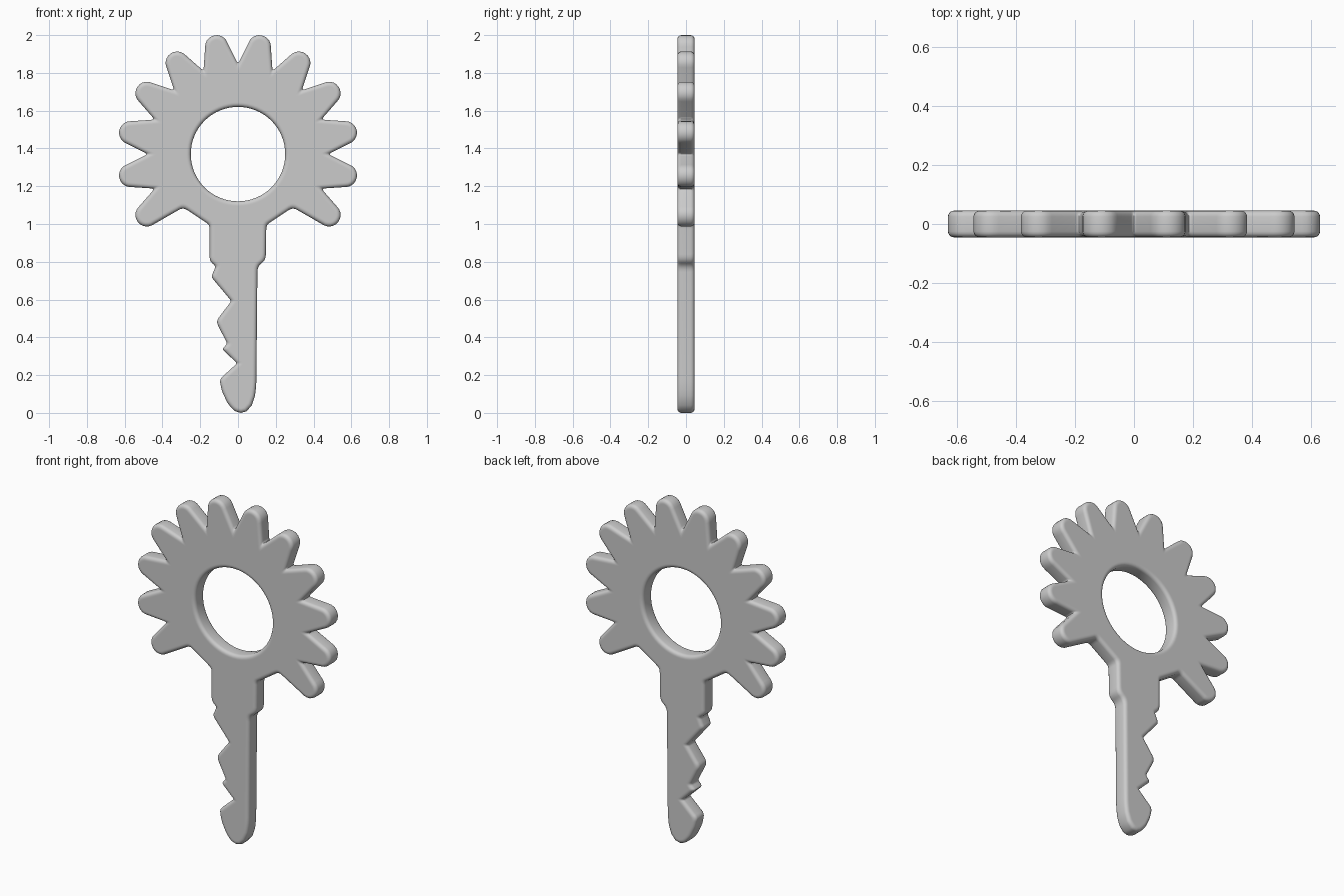
import bpy, bmesh, math
from mathutils import Vector

if "Cube" in bpy.data.objects:
    bpy.data.objects.remove(bpy.data.objects["Cube"])

CZ = 1.37            # centre height of the gear-shaped bow
HALF = 0.045         # half thickness
STEP = math.radians(22.5)


def polar(r, a):
    return (r * math.cos(a), CZ + r * math.sin(a))


def inset(pts, d):
    """Mitred inward offset of (x, z, fillet) points, counter-clockwise."""
    out = []
    n = len(pts)
    for i in range(n):
        a, b, c = (Vector(pts[j % n][:2]) for j in (i - 1, i, i + 1))
        e1, e2 = (b - a).normalized(), (c - b).normalized()
        n1, n2 = Vector((-e1.y, e1.x)), Vector((-e2.y, e2.x))
        m = (n1 + n2).normalized()
        p = b + m * d / max(m.dot(n1), 0.5)
        out.append((p.x, p.y, pts[i][2]))
    return out


def fillet(pts):
    """Round every corner that has a fillet length."""
    out = []
    n = len(pts)
    for i in range(n):
        a, b, c = (Vector(pts[j % n][:2]) for j in (i - 1, i, i + 1))
        r = pts[i][2]
        if r == 0:
            out.append(b)
            continue
        p = b + (a - b).normalized() * min(r, 0.42 * (a - b).length)
        q = b + (c - b).normalized() * min(r, 0.42 * (c - b).length)
        for k in range(5):
            t = k / 4
            out.append(p * (1 - t) ** 2 + b * 2 * t * (1 - t) + q * t * t)
    return out


# Blade, right side going up
outline = [(0.015, 0, 0), (0.045, 0.008, 0), (0.073, 0.04, 0), (0.09, 0.09, 0),
           (0.097, 0.15, 0.03), (0.103, 0.775, 0.03), (0.147, 0.81, 0.03),
           (0.15, 0.995, 0.02), (0.29, 1.088, 0.025)]

# Twelve round-tipped teeth with narrow valleys between them
for i in range(12):
    a = (i - 1.5) * STEP
    x, z = polar(0.58, a)
    for k in range(-5, 6):
        t = a + math.radians(16 * k)
        outline.append((x + 0.061 * math.cos(t), z + 0.061 * math.sin(t), 0))
    if i < 11:
        outline.append((*polar(0.477, a + STEP / 2), 0.02))

# Blade, left side going down with the key cuts
outline += [(-0.29, 1.088, 0.025), (-0.15, 0.995, 0.02), (-0.15, 0.805, 0.02),
            (-0.118, 0.775, 0.012), (-0.142, 0.72, 0.015), (-0.035, 0.592, 0.012),
            (-0.117, 0.485, 0.025), (-0.057, 0.367, 0.012), (-0.083, 0.338, 0.01),
            (-0.005, 0.262, 0.012), (-0.098, 0.178, 0.02), (-0.085, 0.115, 0.02),
            (-0.055, 0.05, 0.02), (-0.02, 0.01, 0.02)]

# Hole in the bow, clockwise so that insetting widens it
hole = [(*[0.25 * math.cos(-math.tau * i / 64),
           CZ + 0.25 * math.sin(-math.tau * i / 64)], 0) for i in range(64)]

# Rounded rim section: (inset, y) from front cap to back cap
R = 0.02
arc = [(R * (1 - math.sin(t)), -HALF + R * (1 - math.cos(t)))
       for t in (math.pi / 2 * k / 4 for k in range(5))]
section = [(R + 0.006, -HALF)] + arc
section += [(d, -y) for d, y in reversed(section)]

bm = bmesh.new()
caps = ([], [])
for loop in (outline, hole):
    rings = [[bm.verts.new((p.x, y, p.y)) for p in fillet(inset(loop, d))]
             for d, y in section]
    n = len(rings[0])
    for lo, hi in zip(rings, rings[1:]):
        for i in range(n):
            j = (i + 1) % n
            bm.faces.new((lo[i], lo[j], hi[j], hi[i]))
    for cap, ring in zip(caps, (rings[0], rings[-1])):
        cap += [bm.edges.get((ring[i], ring[(i + 1) % n])) for i in range(n)]

# Flat front and back faces
for cap, y in zip(caps, (-1, 1)):
    bmesh.ops.triangle_fill(bm, edges=cap, use_beauty=True, normal=(0, y, 0))
bmesh.ops.recalc_face_normals(bm, faces=bm.faces)

mesh = bpy.data.meshes.new("gear_key")
bm.to_mesh(mesh)
bm.free()
key = bpy.data.objects.new("gear_key", mesh)
bpy.context.collection.objects.link(key)
bpy.context.view_layer.objects.active = key
key.select_set(True)
bpy.ops.object.shade_smooth_by_angle(angle=math.radians(40))
